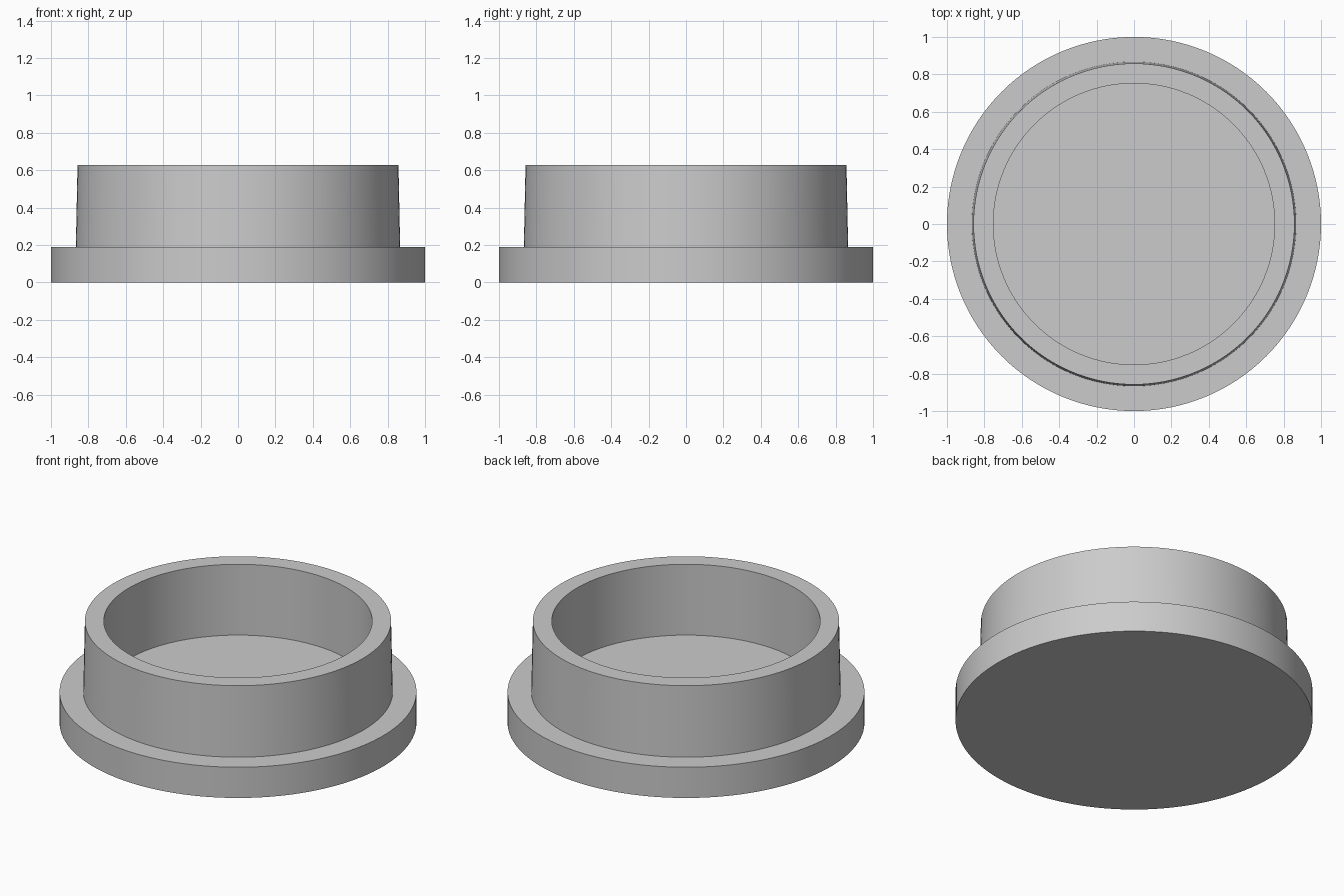
import bpy, bmesh, math

cube = bpy.data.objects.get("Cube")
if cube:
    bpy.data.objects.remove(cube, do_unlink=True)

SEGMENTS = 128

# Plain grey material
grey = bpy.data.materials.new("plain grey")
grey.use_nodes = True
colour = (0.6, 0.6, 0.6, 1)
grey.diffuse_color = colour
grey.node_tree.nodes["Principled BSDF"].inputs["Base Color"].default_value = colour

# Half section (radius, height): base disc, flange, tapered collar, recess floor
profile = [(0, 0), (1, 0), (1, 0.19), (0.867, 0.19), (0.858, 0.628),
           (0.752, 0.628), (0.752, 0.19), (0, 0.19)]


def lathe(name, points, material):
    """Revolve a half section about z into one closed solid."""
    bm = bmesh.new()
    verts = [bm.verts.new((r, 0, z)) for r, z in points]
    edges = [bm.edges.new(pair) for pair in zip(verts, verts[1:])]
    bmesh.ops.spin(bm, geom=verts + edges, cent=(0, 0, 0), axis=(0, 0, 1),
                   angle=math.tau, steps=SEGMENTS)
    bmesh.ops.remove_doubles(bm, verts=bm.verts, dist=0.0001)
    bmesh.ops.recalc_face_normals(bm, faces=bm.faces)
    mesh = bpy.data.meshes.new(name)
    bm.to_mesh(mesh)
    bm.free()
    mesh.materials.append(material)
    obj = bpy.data.objects.new(name, mesh)
    bpy.context.collection.objects.link(obj)
    return obj


# Flanged cap with open collar
cap = lathe("flanged_cap", profile, grey)
bpy.ops.object.select_all(action="DESELECT")
cap.select_set(True)
bpy.context.view_layer.objects.active = cap
bpy.ops.object.shade_smooth_by_angle(angle=math.radians(30))
